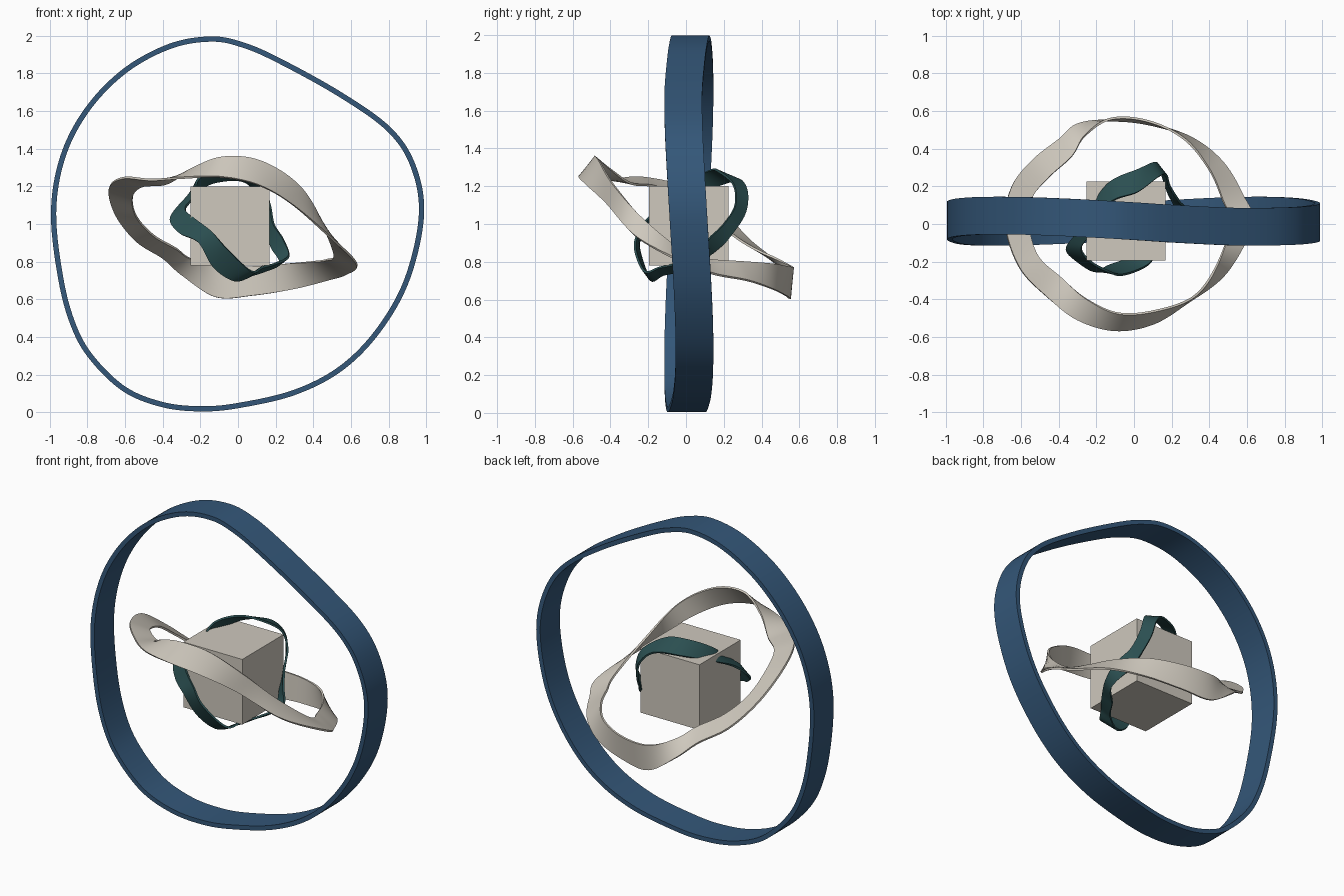
import bpy, bmesh, math
from mathutils import Vector

if "Cube" in bpy.data.objects:
    bpy.data.objects.remove(bpy.data.objects["Cube"])


def material(name, rgb):
    m = bpy.data.materials.new(name)
    m.diffuse_color = (*rgb, 1)
    m.use_nodes = True
    m.node_tree.nodes["Principled BSDF"].inputs["Base Color"].default_value = m.diffuse_color
    return m


blue = material("deep blue", (0.034, 0.095, 0.19))
teal = material("dark teal", (0.024, 0.078, 0.082))
stone = material("warm stone", (0.62, 0.58, 0.51))


def smooth_loop(points, steps):
    """Closed Catmull-Rom curve through the points."""
    pts = [Vector(p) for p in points]
    n, out = len(pts), []
    for i in range(n):
        a, b, c, d = (pts[(i + k) % n] for k in (-1, 0, 1, 2))
        for s in range(steps):
            t = s / steps
            out.append(0.5 * (2 * b + (c - a) * t + (2 * a - 5 * b + 4 * c - d) * t * t
                              + (3 * b - a - 3 * c + d) * t ** 3))
    return out


def ribbon(name, rail_a, rail_b, thickness, mat, steps=10):
    """Closed flat band stretched between two rails."""
    A, B = smooth_loop(rail_a, steps), smooth_loop(rail_b, steps)
    n = len(A)
    bm = bmesh.new()
    rings = []
    for i in range(n):
        tangent = (A[(i + 1) % n] + B[(i + 1) % n]) - (A[i - 1] + B[i - 1])
        off = tangent.cross(A[i] - B[i]).normalized() * thickness / 2
        mid = (A[i] + B[i]) / 2
        corners = (A[i] + off, mid + off, B[i] + off, B[i] - off, mid - off, A[i] - off)
        rings.append([bm.verts.new(c) for c in corners])
    for i in range(n):
        r, q = rings[i], rings[(i + 1) % n]
        for k in range(6):
            j = (k + 1) % 6
            bm.faces.new((r[k], r[j], q[j], q[k]))
    bmesh.ops.recalc_face_normals(bm, faces=bm.faces)
    me = bpy.data.meshes.new(name)
    bm.to_mesh(me)
    bm.free()
    me.materials.append(mat)
    ob = bpy.data.objects.new(name, me)
    bpy.context.collection.objects.link(ob)
    bpy.ops.object.select_all(action='DESELECT')
    ob.select_set(True)
    bpy.context.view_layer.objects.active = ob
    bpy.ops.object.shade_smooth_by_angle(angle=math.radians(40))


# central block
bpy.ops.mesh.primitive_cube_add(size=0.42, location=(-0.043, 0.015, 0.99))
block = bpy.context.object
block.name = "core_block"
block.data.materials.append(stone)

# outer hoop: upright outline (x, z), swaying gently in depth
outline = [(.975, 1.05), (.93, 1.31), (.80, 1.505), (.54, 1.69), (.22, 1.867), (.03, 1.95),
           (-.14, 1.983), (-.36, 1.945), (-.6, 1.815), (-.80, 1.61), (-.93, 1.36),
           (-.98, 1.06), (-.94, .70), (-.87, .45), (-.77, .28), (-.6, .12), (-.4, .04),
           (-.2, .018), (0, .035), (.3, .105), (.55, .235), (.75, .44), (.90, .71)]
rails = ([], [])
for x, z in outline:
    sway = 0.015 - 0.03 * math.sin(2 * math.atan2(z - 1, x))
    for rail, half in zip(rails, (0.1, -0.1)):
        rail.append((x, sway + half, z))
ribbon("outer_hoop", rails[0], rails[1], 0.028, blue)

# middle band: inner/upper rail and outer/lower rail
ribbon("middle_band",
       [(.51, 0, .84), (.44, -.22, 1.02), (.32, -.385, 1.21), (.12, -.46, 1.335),
        (-.08, -.475, 1.355), (-.25, -.40, 1.29), (-.38, -.29, 1.215), (-.51, -.17, 1.20),
        (-.56, 0, 1.14), (-.54, .14, 1.04), (-.45, .25, .94), (-.33, .36, .87),
        (-.26, .47, .82), (-.12, .56, .775), (.08, .545, .775), (.27, .45, .79),
        (.40, .29, .80), (.47, .13, .81)],
       [(.63, 0, .79), (.49, -.26, .93), (.28, -.42, 1.11), (.10, -.53, 1.21),
        (-.10, -.565, 1.25), (-.30, -.51, 1.245), (-.46, -.39, 1.235), (-.61, -.23, 1.245),
        (-.685, 0, 1.19), (-.65, .20, 1.05), (-.54, .34, .91), (-.40, .45, .82),
        (-.30, .53, .73), (-.12, .55, .612), (.08, .53, .62), (.30, .46, .655),
        (.47, .33, .70), (.58, .15, .735)],
       0.012, stone)

# inner band wrapped around the block
ribbon("inner_band",
       [(.07, -.22, .75), (-.06, -.27, .87), (-.14, -.25, .96), (-.23, -.20, 1.03),
        (-.28, -.13, 1.08), (-.23, -.05, 1.15), (-.21, .05, 1.24), (-.10, .13, 1.285),
        (.02, .17, 1.28), (.13, .25, 1.21), (.17, .26, 1.10), (.19, .20, 1.0),
        (.24, .12, .92), (.27, .07, .83), (.20, -.05, .79), (.13, -.14, .77)],
       [(-.02, -.18, .70), (-.13, -.22, .77), (-.21, -.25, .90), (-.31, -.19, .95),
        (-.36, -.13, 1.02), (-.31, -.05, 1.10), (-.24, .07, 1.16), (-.13, .22, 1.22),
        (.02, .29, 1.23), (.10, .325, 1.16), (.13, .31, 1.05), (.16, .23, .93),
        (.18, .17, .87), (.22, .06, .79), (.14, -.03, .75), (.08, -.12, .73)],
       0.012, teal)
